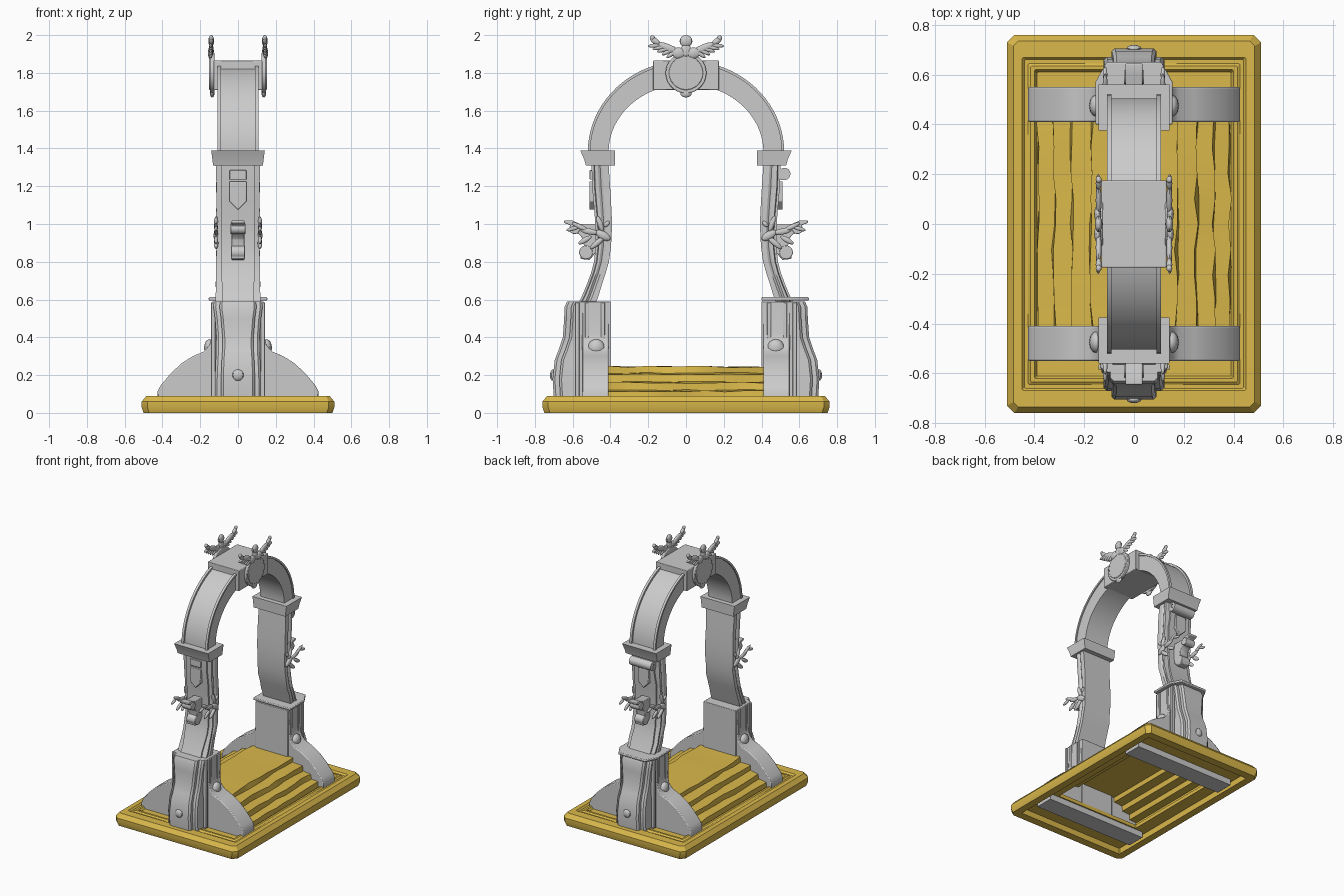
import bpy, bmesh, math, random
from mathutils import Matrix, Vector

if "Cube" in bpy.data.objects:
    bpy.data.objects.remove(bpy.data.objects["Cube"])

random.seed(4)
gold = bpy.data.materials.new("ochre_wood")
gold.diffuse_color = (0.7, 0.48, 0.07, 1)
gold.use_nodes = True
gold.node_tree.nodes["Principled BSDF"].inputs["Base Color"].default_value = gold.diffuse_color


def finish(name, bm, mat=None, bevel=0):
    bmesh.ops.recalc_face_normals(bm, faces=bm.faces[:])
    me = bpy.data.meshes.new(name)
    bm.to_mesh(me)
    bm.free()
    ob = bpy.data.objects.new(name, me)
    bpy.context.collection.objects.link(ob)
    if mat:
        me.materials.append(mat)
    if bevel:
        mod = ob.modifiers.new("bevel", 'BEVEL')
        mod.width, mod.segments, mod.limit_method = bevel, 2, 'ANGLE'
    return ob


def loft(name, rings, closed=False, mat=None, bevel=0):
    """Skin a series of equal-length closed rings."""
    bm = bmesh.new()
    vs = [[bm.verts.new(p) for p in r] for r in rings]
    n = len(rings[0])
    pairs = list(zip(vs, vs[1:])) + ([(vs[-1], vs[0])] if closed else [])
    for a, b in pairs:
        for i in range(n):
            j = (i + 1) % n
            bm.faces.new((a[i], a[j], b[j], b[i]))
    if not closed:
        bm.faces.new(vs[0])
        bm.faces.new(vs[-1])
    return finish(name, bm, mat, bevel)


def prism_x(name, pts, x0, x1, bevel=0, mat=None):
    return loft(name, [[(x, y, z) for y, z in pts] for x in (x0, x1)], False, mat, bevel)


def prism_y(name, pts, y0, y1, bevel=0):
    return loft(name, [[(x, y, z) for x, z in pts] for y in (y0, y1)], False, None, bevel)


def box(name, x0, x1, y0, y1, z0, z1, bevel=0):
    return prism_x(name, [(y0, z0), (y1, z0), (y1, z1), (y0, z1)], x0, x1, bevel)


def blobs(name, items):
    """Flattened ellipsoids: (location, radii, tilt in the yz plane)."""
    bm = bmesh.new()
    for loc, rad, ang in items:
        m = Matrix.Translation(loc) @ Matrix.Rotation(math.radians(ang), 4, 'X') @ Matrix.Diagonal((*rad, 1))
        bmesh.ops.create_uvsphere(bm, u_segments=12, v_segments=8, radius=1, matrix=m)
    return finish(name, bm)


def disc_x(name, x0, x1, y, z, r, seg=32, bevel=0):
    pts = [(y + r * math.cos(2 * math.pi * i / seg), z + r * math.sin(2 * math.pi * i / seg)) for i in range(seg)]
    return prism_x(name, pts, x0, x1, bevel)


# Base frame: chamfered rectangle rings, open underneath
def rect(hx, hy, z, c):
    return [(sx * (hx - (c if k else 0)), sy * (hy - (0 if k else c)), z)
            for sx, sy, ks in ((1, 1, (0, 1)), (-1, 1, (1, 0)), (-1, -1, (0, 1)), (1, -1, (1, 0))) for k in ks]


loft("base_frame", [rect(*r) for r in (
    (.50, .75, 0, .03), (.51, .76, .03, .03), (.51, .76, .06, .03), (.485, .735, .09, .02),
    (.45, .67, .09, .005), (.44, .66, .078, .005), (.425, .645, .078, .005), (.415, .635, .088, .005),
    (.40, .62, .088, .005), (.39, .61, .072, .005), (.35, .40, .072, .005), (.35, .40, .045, .005),
    (.445, .69, .045, .005), (.445, .69, 0, .005))], closed=True, mat=gold)

# Stepped wooden deck: a thin shell with worn tread edges
steps = [(.385, .115), (.32, .16), (.25, .205), (.17, .245)]
half = [(.385, .06)]
for i, (x, z) in enumerate(steps):
    half.append((x, z))
    if i < 3:
        half.append((steps[i + 1][0] + .004, z + .006))
outer = half + [(-x, z) for x, z in reversed(half)]
inner = [(x * .94, z - (.02 if z > .08 else 0)) for x, z in outer]
rings = []
for i in range(9):
    y = -.41 + .82 * i / 8
    wob = [(x + random.uniform(-.008, .008), y, z + random.uniform(-.004, .004)) for x, z in outer]
    rings.append(wob + [(x, y, z) for x, z in reversed(inner)])
loft("stepped_deck", rings, mat=gold)

# Arch: elliptical sweep with a sunken channel between raised lips
rings = []
for i in range(41):
    t = math.pi * i / 40
    o = Vector((0, .52 * math.cos(t), 1.38 + .485 * math.sin(t)))
    n = Vector((0, .41 * math.cos(t), 1.38 + .36 * math.sin(t)))
    sec = [(-.108, 0), (-.09, 0), (-.09, .13), (.09, .13), (.09, 0), (.108, 0), (.108, .12), (.1, .12),
           (.1, 1), (-.1, 1), (-.1, .12), (-.108, .12)]
    rings.append([o.lerp(n, f) + Vector((x, 0, 0)) for x, f in sec])
loft("arch", rings)

# Keystone block
box("keystone", -.13, .13, -.175, .175, 1.71, 1.865, .004)

for sx in (-1, 1):
    side = "right" if sx > 0 else "left"
    # Medallion with rim and bottom bead
    disc_x("medallion_rim_" + side, sx * .125, sx * .148, 0, 1.80, .108, 40, .004)
    disc_x("medallion_face_" + side, sx * .125, sx * .153, 0, 1.80, .09, 40, .004)
    blobs("medallion_drop_" + side, [((sx * .137, 0, 1.69), (.012, .03, .02), 0)])
    # Winged crest above the medallion
    items = [((sx * .142, 0, 1.968), (.015, .034, .032), 0), ((sx * .142, 0, 1.915), (.014, .03, .04), 0)]
    for s in (-1, 1):
        items += [((sx * .146, s * .04, 1.905), (.014, .034, .03), 0),
                  ((sx * .142, s * .095, 1.932), (.012, .07, .02), s * 22),
                  ((sx * .142, s * .163, 1.968), (.012, .03, .016), s * 35),
                  ((sx * .142, s * .178, 1.985), (.012, .014, .013), 0)]
        for k in range(5):
            items.append(((sx * .144, s * (.075 + .023 * k), 1.90 + .011 * k), (.009, .034, .011), s * (-35 + 8 * k)))
    blobs("winged_crest_" + side, items)

for s in (-1, 1):
    tag = "front" if s < 0 else "back"

    # Foot bar reaching through the base
    box(tag + "_foot_bar", -.42, .42, s * .41, s * .55, 0, .1)

    # Flared side buttresses
    flare = [(.135, .59), (.138, .42), (.15, .36), (.18, .325), (.24, .30), (.30, .262),
             (.36, .205), (.41, .145), (.425, .115), (.425, .07)]
    for sx in (-1, 1):
        side = "right" if sx > 0 else "left"
        pts = [(sx * x, z) for x, z in flare] + [(sx * .1, .07), (sx * .1, .59)]
        prism_y(f"{tag}_buttress_{side}", pts, s * .41, s * .55, .006)
        blobs(f"{tag}_buttress_drop_{side}", [((sx * .15, s * .475, .345), (.03, .045, .045), 0)])
        # Vertical grain ribs on the pedestal flanks
        for y in (.43, .515, .565):
            box(f"{tag}_pedestal_rib_{side}", sx * .12, sx * .143, s * y, s * (y + .02), .36 if y < .55 else .08, .585, .004)

    # Pedestal core, flanking strips and central pilaster
    box(tag + "_pedestal", -.135, .135, s * .40, s * .58, .07, .59, .004)
    for name, hw, dy in (("flank", .122, .035), ("pilaster", .09, 0)):
        rings = []
        for z, y, w in ((.08, .70, 0), (.18, .706, 0), (.28, .695, -.004), (.34, .672, -.008), (.4, .652, -.008),
                        (.5, .645, 0), (.56, .643, .008), (.59, .63, .005)):
            a, b, yo = hw + w, hw + w - .012, y - dy
            rings.append([(-a, s * .5, z), (a, s * .5, z), (a, s * (yo - .012), z), (b, s * yo, z),
                          (-b, s * yo, z), (-a, s * (yo - .012), z)])
        loft(f"{tag}_{name}", rings)
    blobs(tag + "_rosette", [((0, s * .705, .20), (.03, .015, .03), 0)])

    # Curved column with raised outer panel and worn edges
    rings = []
    for z, o, n in ((.57, .575, .48), (.62, .55, .463), (.68, .525, .445), (.74, .503, .425), (.8, .487, .408),
                    (.88, .478, .397), (.96, .478, .393), (1.04, .483, .393), (1.12, .49, .397),
                    (1.2, .497, .402), (1.32, .50, .41)):
        w = .115 + random.uniform(-.004, .004)
        p = .085 + random.uniform(-.006, .006)
        m = (o + n) / 2
        rings.append([(x, s * y, z) for x, y in (
            (-w, n), (w, n), (w, m - .012), (w - .008, m), (w, m + .012), (w, o - .016), (p, o - .012), (p, o),
            (-p, o), (-p, o - .012), (-w, o - .016), (-w, m + .012), (-w + .008, m), (-w, m - .012))])
    loft(tag + "_column", rings)

    # Flared capital
    loft(tag + "_capital", [[(-w, s * .375, z), (w, s * .375, z), (w, s * o, z), (-w, s * o, z)]
                            for z, w, o in ((1.31, .132, .53), (1.345, .136, .54), (1.39, .142, .56))])

    # Shield plaque with its header tablet
    prism_y(tag + "_shield", [(-.045, 1.225), (.045, 1.225), (.045, 1.12), (0, 1.075), (-.045, 1.12)],
            s * .48, s * .512, .004)
    box(tag + "_shield_tablet", -.045, .045, s * .48, s * .51, 1.235, 1.285, .003)

    # Scrolled bracket on the outer face
    prof = [(.45, 1.0), (.56, 1.0), (.60, 1.018), (.645, 1.018), (.645, 1.006), (.615, .995), (.605, .96),
            (.565, .945), (.545, .92), (.54, .88), (.562, .86), (.558, .815), (.51, .81), (.46, .87)]
    prism_x(tag + "_bracket", [(s * y, z) for y, z in prof], -.034, .034, .004)
    disc_x(tag + "_bracket_scroll_top", -.04, .04, s * .59, .975, .028, 20, .003)
    disc_x(tag + "_bracket_scroll_low", -.036, .036, s * .53, .85, .036, 20, .003)

    # Leafy ornaments on the column sides
    for sx in (-1, 1):
        x = sx * .116
        items = [((x, s * .44, .94), (.014, .045, .022), s * 30), ((x, s * .455, 1.0), (.012, .045, .014), s * 70),
                 ((x, s * .47, .90), (.012, .05, .015), s * -40), ((x, s * .51, .96), (.01, .05, .016), s * 10),
                 ((x, s * .56, .985), (.01, .05, .013), s * 25), ((x, s * .60, .975), (.009, .035, .011), s * -15),
                 ((x, s * .535, .915), (.01, .04, .014), s * -30), ((x, s * .42, 1.0), (.01, .02, .012), s * -45)]
        blobs(f"{tag}_leaf_ornament_{'right' if sx > 0 else 'left'}", items)

# Cap slab and rolled scroll that only the back column carries
slab = [(-.155, .40), (.155, .40), (.155, .57), (.11, .65), (-.11, .65), (-.155, .57)]
loft("back_pedestal_cap", [[(x, y, z) for x, y in slab] for z in (.595, .613)], bevel=.005)
spiral = []
for r_off in (0, -.014):
    arc = [(.52 + (.042 + r_off - .02 * k / 30) * math.cos(k * .3 + 2.2),
            1.268 + (.042 + r_off - .02 * k / 30) * math.sin(k * .3 + 2.2)) for k in range(31)]
    spiral.append(arc)
loft("back_roll_sheet", [[(x, *p) for x, p in ((-.09, a), (.09, a), (.09, b), (-.09, b))]
                         for a, b in zip(*spiral)])
disc_x("back_roll_core", -.085, .085, .52, 1.268, .022, 20)

# Shading: smooth curves, crisp edges
bpy.ops.object.select_all(action='SELECT')
bpy.context.view_layer.objects.active = bpy.data.objects["arch"]
bpy.ops.object.shade_smooth_by_angle(angle=math.radians(32))
